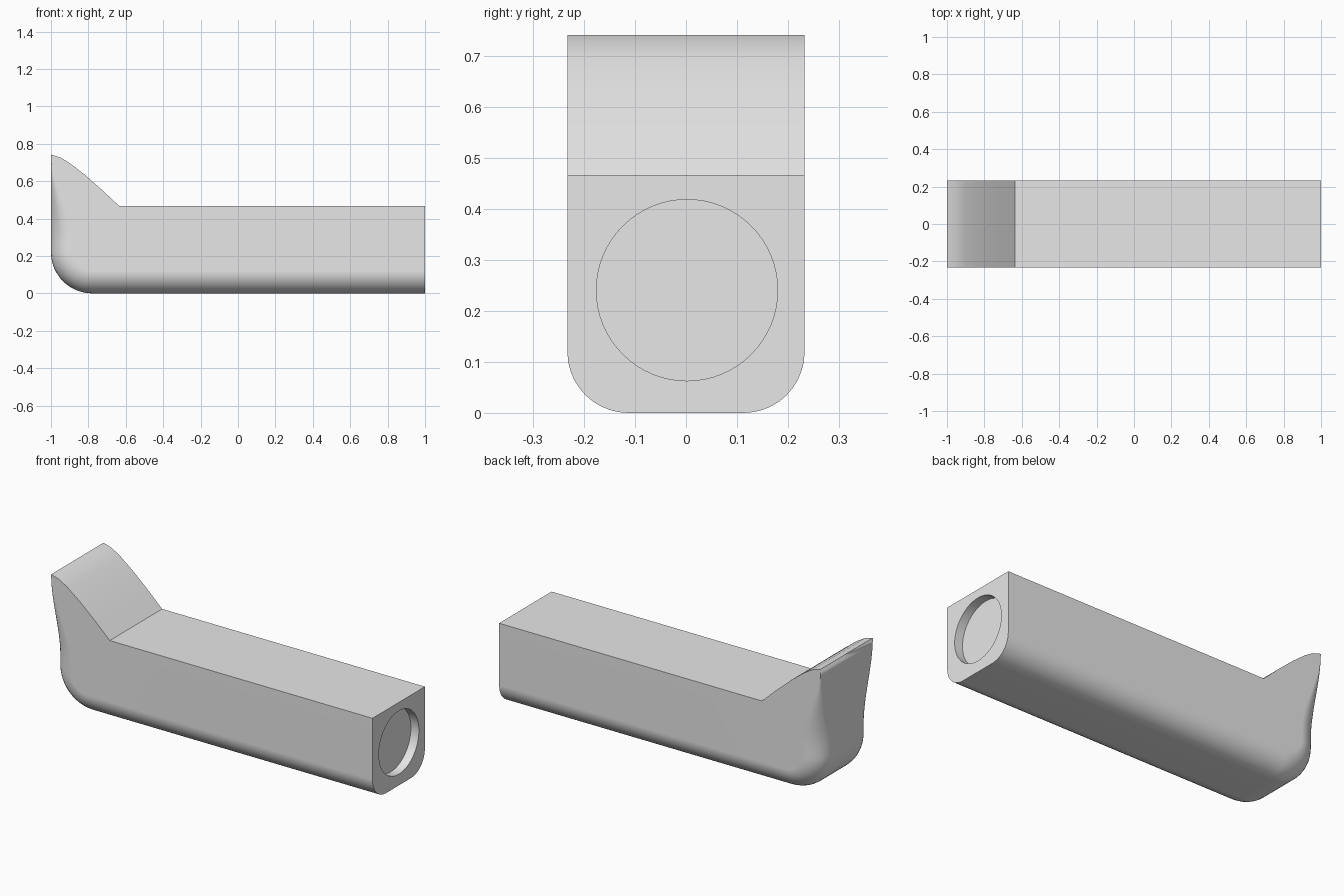
import bpy
import bmesh
from math import sin, cos, pi

old = bpy.data.objects.get("Cube")
if old:
    bpy.data.objects.remove(old, do_unlink=True)

HALF_WIDTH = 0.233
FILLET = 0.12
CORNER = 0.22
DECK = 0.467
TIP = 0.742
STEPS = 10

grey = bpy.data.materials.new("light grey")
grey.use_nodes = True
colour = (0.8, 0.8, 0.8, 1)
grey.diffuse_color = colour
grey.node_tree.nodes["Principled BSDF"].inputs["Base Color"].default_value = colour

# Outer path: underside, rounded heel, upright end; each entry is x, z, inward normal, fillet radius
path = [(1, 0, 0, 1, FILLET)]
for i in range(13):
    a = i / 12 * pi / 2
    path.append((-1 + CORNER - CORNER * sin(a), CORNER - CORNER * cos(a),
                 sin(a), cos(a), FILLET))
for i in range(1, 13):
    t = i / 12
    fade = max(0, (t - 0.1) / 0.9)
    radius = FILLET * (1 - fade * fade * (3 - 2 * fade))
    path.append((-1, CORNER + (TIP - CORNER) * t, 1, 0, radius))

# Scooped lip from the tip down to the deck, then along the deck
lip = [(-0.95, 0.727), (-0.90, 0.697), (-0.82, 0.635), (-0.73, 0.556), (-0.635, DECK)]
top = lip + [(1, DECK)]

bm = bmesh.new()
fillets, tops = {}, {}
for side in (-1, 1):
    rows = []
    for x, z, nx, nz, r in path:
        row = []
        for k in range(STEPS + 1):
            a = k / STEPS * pi / 2
            d = r * (1 - sin(a))
            row.append(bm.verts.new((x + nx * d, side * (HALF_WIDTH - r * (1 - cos(a))), z + nz * d)))
        rows.append(row)
    fillets[side] = rows
    tops[side] = [bm.verts.new((x, side * HALF_WIDTH, z)) for x, z in top]
    # Rounded edge strips and the flat side
    for p, q in zip(rows, rows[1:]):
        for k in range(STEPS):
            bm.faces.new((p[k], p[k + 1], q[k + 1], q[k]))
    bm.faces.new([row[0] for row in rows] + tops[side])

# Underside, upright end, lip and deck
outer = {s: [row[-1] for row in fillets[s]] + tops[s] for s in (-1, 1)}
for i in range(len(outer[1]) - 1):
    bm.faces.new((outer[-1][i], outer[-1][i + 1], outer[1][i + 1], outer[1][i]))
# Flat end
bm.faces.new([tops[-1][-1]] + fillets[-1][0] + fillets[1][0][::-1] + [tops[1][-1]])

bmesh.ops.remove_doubles(bm, verts=bm.verts, dist=0.0001)
bmesh.ops.recalc_face_normals(bm, faces=bm.faces)
mesh = bpy.data.meshes.new("body")
bm.to_mesh(mesh)
bm.free()
mesh.materials.append(grey)
body = bpy.data.objects.new("body", mesh)
bpy.context.collection.objects.link(body)

# Shallow round recess in the flat end
bpy.ops.mesh.primitive_cylinder_add(vertices=64, radius=0.178, depth=0.1,
                                    location=(1, 0.002, 0.241), rotation=(0, pi / 2, 0))
cutter = bpy.context.object
cutter.name = "recess_cutter"
cutter.data.materials.append(grey)
cutter.hide_render = True

bpy.ops.object.select_all(action="DESELECT")
body.select_set(True)
bpy.context.view_layer.objects.active = body
cut = body.modifiers.new("recess", "BOOLEAN")
cut.operation = "DIFFERENCE"
cut.solver = "EXACT"
cut.object = cutter
bpy.ops.object.modifier_apply(modifier=cut.name)
bpy.data.objects.remove(cutter, do_unlink=True)

# Smooth the curves, keep flat faces flat
bpy.ops.object.shade_smooth_by_angle(angle=0.5)
weighted = body.modifiers.new("weighted normals", "WEIGHTED_NORMAL")
weighted.keep_sharp = True
